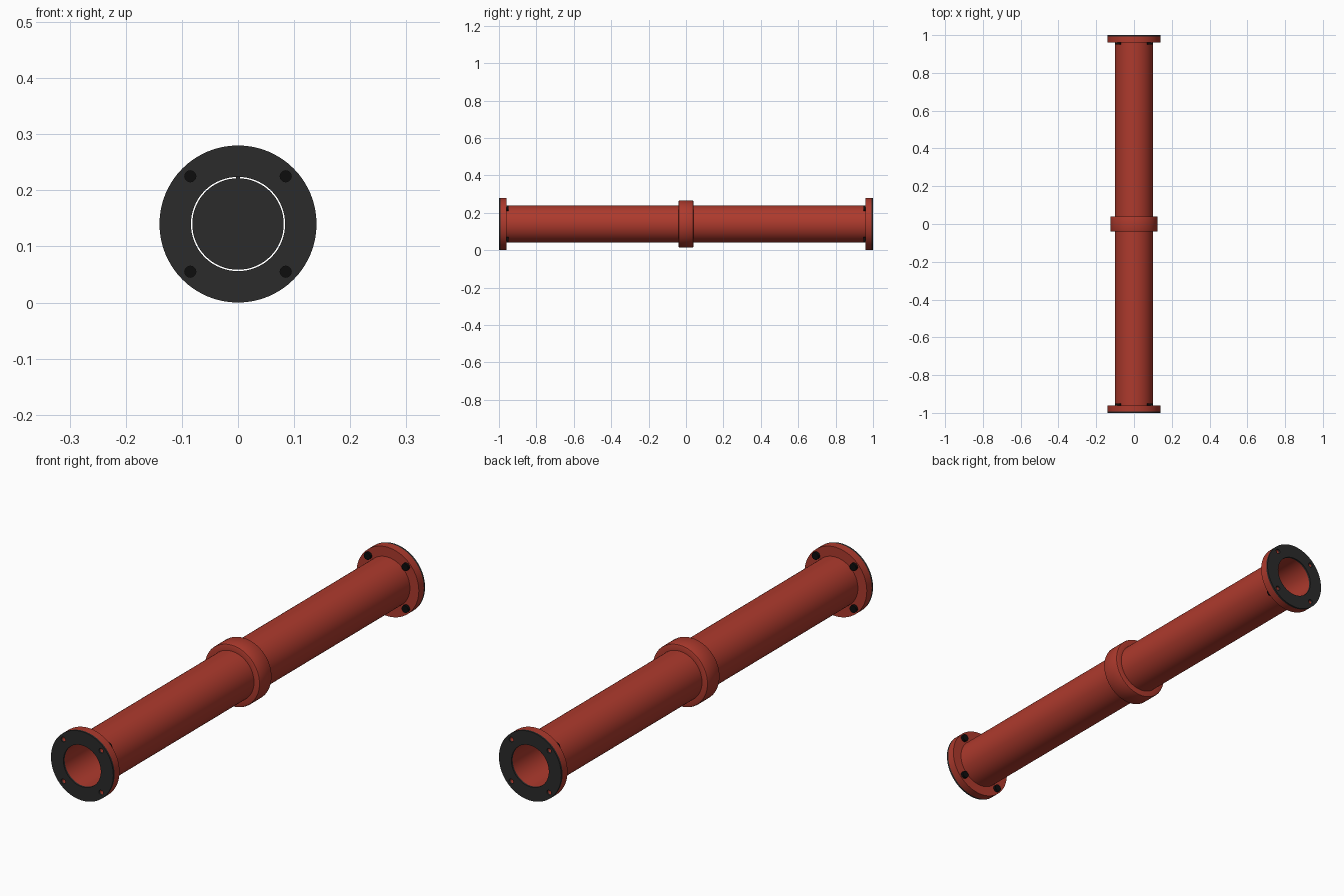
import bpy, bmesh
from math import pi, cos, sin, radians
from mathutils import Matrix, Vector

if "Cube" in bpy.data.objects:
    bpy.data.objects.remove(bpy.data.objects["Cube"])

AXIS_Z = 0.14      # height of the pipe axis
BORE, PIPE, FLANGE = 0.084, 0.10, 0.14
BOLT = 0.085       # bolt offset in x and z
SEG = 64


def material(name, rgb):
    m = bpy.data.materials.new(name)
    m.diffuse_color = (*rgb, 1)
    m.use_nodes = True
    m.node_tree.nodes["Principled BSDF"].inputs["Base Color"].default_value = m.diffuse_color
    return m


RED = material("red_paint", (0.42, 0.042, 0.026))
RUBBER = material("dark_rubber", (0.024, 0.024, 0.024))
STEEL = material("black_steel", (0.004, 0.004, 0.004))


def make(name, bm, mat):
    bmesh.ops.recalc_face_normals(bm, faces=bm.faces)
    me = bpy.data.meshes.new(name)
    bm.to_mesh(me)
    bm.free()
    me.materials.append(mat)
    ob = bpy.data.objects.new(name, me)
    bpy.context.collection.objects.link(ob)
    return ob


def lathe(name, profile, mat):
    """Spin a closed (radius, y) profile around the pipe axis."""
    bm = bmesh.new()
    rings = []
    for i in range(SEG):
        a = 2 * pi * i / SEG
        rings.append([bm.verts.new((r * cos(a), y, AXIS_Z + r * sin(a))) for r, y in profile])
    n = len(profile)
    for i in range(SEG):
        a, b = rings[i], rings[(i + 1) % SEG]
        for j in range(n):
            k = (j + 1) % n
            bm.faces.new((a[j], a[k], b[k], b[j]))
    return make(name, bm, mat)


def rods(name, spots, r, y0, y1, seg, mat):
    """Cylinders along y at the given (x, z) spots."""
    bm = bmesh.new()
    for x, z in spots:
        m = Matrix.Translation((x, (y0 + y1) / 2, z)) @ Matrix.Rotation(pi / 2, 4, 'X')
        bmesh.ops.create_cone(bm, cap_ends=True, segments=seg, radius1=r, radius2=r,
                              depth=abs(y1 - y0), matrix=m)
    return make(name, bm, mat)


def smooth(ob):
    bpy.ops.object.select_all(action='DESELECT')
    ob.select_set(True)
    bpy.context.view_layer.objects.active = ob
    bpy.ops.object.shade_smooth_by_angle(angle=radians(35))


def drill(ob, cutter):
    mod = ob.modifiers.new("holes", 'BOOLEAN')
    mod.operation, mod.solver, mod.object = 'DIFFERENCE', 'EXACT', cutter
    bpy.ops.object.select_all(action='DESELECT')
    ob.select_set(True)
    bpy.context.view_layer.objects.active = ob
    bpy.ops.object.modifier_apply(modifier=mod.name)


spots = [(sx * BOLT, AXIS_Z + sz * BOLT) for sx in (-1, 1) for sz in (-1, 1)]
parts = []

# Pipe with a flange at each end
E, F = 0.992, 0.96
body = lathe("pipe_with_flanges", [(BORE, -E), (FLANGE, -E), (FLANGE, -F), (PIPE, -F),
                                   (PIPE, F), (FLANGE, F), (FLANGE, E), (BORE, E)], RED)

# Gaskets on the end faces
gaskets = [lathe(f"{n}_gasket", [(BORE, s * E), (FLANGE, s * E), (FLANGE, s), (BORE, s)], RUBBER)
           for n, s in (("front", -1), ("back", 1))]

# Bolt holes
cutter = rods("bolt_hole_cutter", spots, 0.010, -1.1, 1.1, 12, RED)
for ob in [body] + gaskets:
    drill(ob, cutter)
    parts.append(ob)
bpy.data.objects.remove(cutter)

# Bolt heads behind the flanges
for n, s in (("front", -1), ("back", 1)):
    parts.append(rods(f"{n}_bolt_heads", spots, 0.015, s * 0.949, s * F, 12, STEEL))

# Middle collar with softened rims
c, R = 0.005, 0.125
parts.append(lathe("middle_collar", [(0.098, -0.04), (R - c, -0.04), (R - 0.3 * c, -0.04 + 0.3 * c),
                                     (R, -0.04 + c), (R, 0.04 - c), (R - 0.3 * c, 0.04 - 0.3 * c),
                                     (R - c, 0.04), (0.098, 0.04)], RED))

# Flap inside the bore, hung from a small hinge at the top
parts.append(rods("valve_flap", [(0, AXIS_Z)], 0.0815, -0.006, 0.006, SEG, RUBBER))
parts.append(rods("flap_hinge", [(0, AXIS_Z + 0.082)], 0.004, -0.008, 0.008, 12, RUBBER))

for ob in parts:
    smooth(ob)
